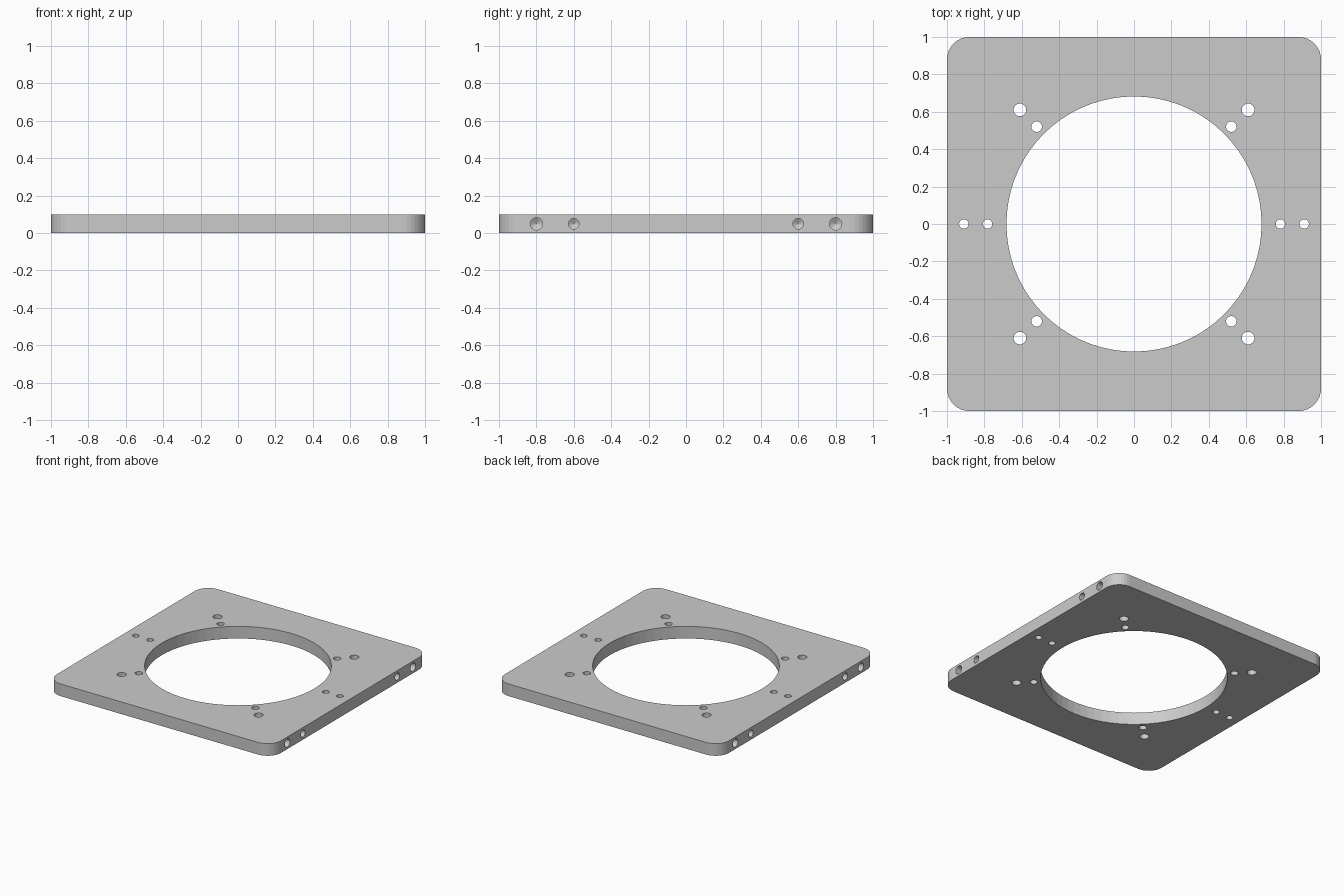
import bpy, bmesh
from math import pi
from mathutils import Matrix, Vector

if "Cube" in bpy.data.objects:
    bpy.data.objects.remove(bpy.data.objects["Cube"])

T = 0.098          # plate thickness
CORNER = 0.12      # corner radius


def make_object(name, bm):
    bmesh.ops.recalc_face_normals(bm, faces=bm.faces)
    mesh = bpy.data.meshes.new(name)
    bm.to_mesh(mesh)
    bm.free()
    obj = bpy.data.objects.new(name, mesh)
    bpy.context.collection.objects.link(obj)
    return obj


def through_hole(bm, x, y, r, segments=24):
    bmesh.ops.create_cone(bm, cap_ends=True, segments=segments, radius1=r, radius2=r,
                          depth=T * 3, matrix=Matrix.Translation((x, y, T / 2)))


def drilled_hole(bm, side, y, r, depth, segments=24):
    # blind hole from the side face, ending in a drill-point cone
    start = 0.05
    length = depth + start
    inward = Matrix.Rotation(-side * pi / 2, 4, 'Y')
    place = Matrix.Translation((side * (1 + start), y, T / 2)) @ inward
    made = bmesh.ops.create_cone(bm, cap_ends=True, segments=segments, radius1=r, radius2=r,
                                 depth=length, matrix=place @ Matrix.Translation((0, 0, length / 2)))
    inner = [f for f in {f for v in made["verts"] for f in v.link_faces}
             if all(abs(v.co.x - side * (1 - depth)) < 1e-4 for v in f.verts)]
    tip = bmesh.ops.poke(bm, faces=inner)["verts"][0]
    tip.co.x -= side * r * 0.6


# Plate with rounded corners
bm = bmesh.new()
bmesh.ops.create_cube(bm, size=1, matrix=Matrix.Translation((0, 0, T / 2)) @ Matrix.Diagonal((2, 2, T, 1)))
uprights = [e for e in bm.edges if abs(e.verts[0].co.z - e.verts[1].co.z) > T / 2]
bmesh.ops.bevel(bm, geom=uprights, offset=CORNER, segments=8, profile=0.5, affect='EDGES')
plate = make_object("mounting_plate", bm)

# Cutter: central opening, bolt holes and side holes
bm = bmesh.new()
through_hole(bm, 0, 0, 0.682, 72)
for sx in (-1, 1):
    for sy in (-1, 1):
        through_hole(bm, sx * 0.61, sy * 0.61, 0.034)
        through_hole(bm, sx * 0.52, sy * 0.52, 0.028)
        drilled_hole(bm, sx, sy * 0.8, 0.033, 0.25)
        drilled_hole(bm, sx, sy * 0.6, 0.028, 0.2)
    through_hole(bm, sx * 0.783, 0, 0.025)
    through_hole(bm, sx * 0.91, 0, 0.025)
cutter = make_object("hole_cutter", bm)
cutter.hide_render = True

# Cut the holes
cut = plate.modifiers.new("holes", 'BOOLEAN')
cut.operation = 'DIFFERENCE'
cut.solver = 'EXACT'
cut.object = cutter
bpy.context.view_layer.objects.active = plate
bpy.ops.object.modifier_apply(modifier=cut.name)
bpy.data.objects.remove(cutter)
